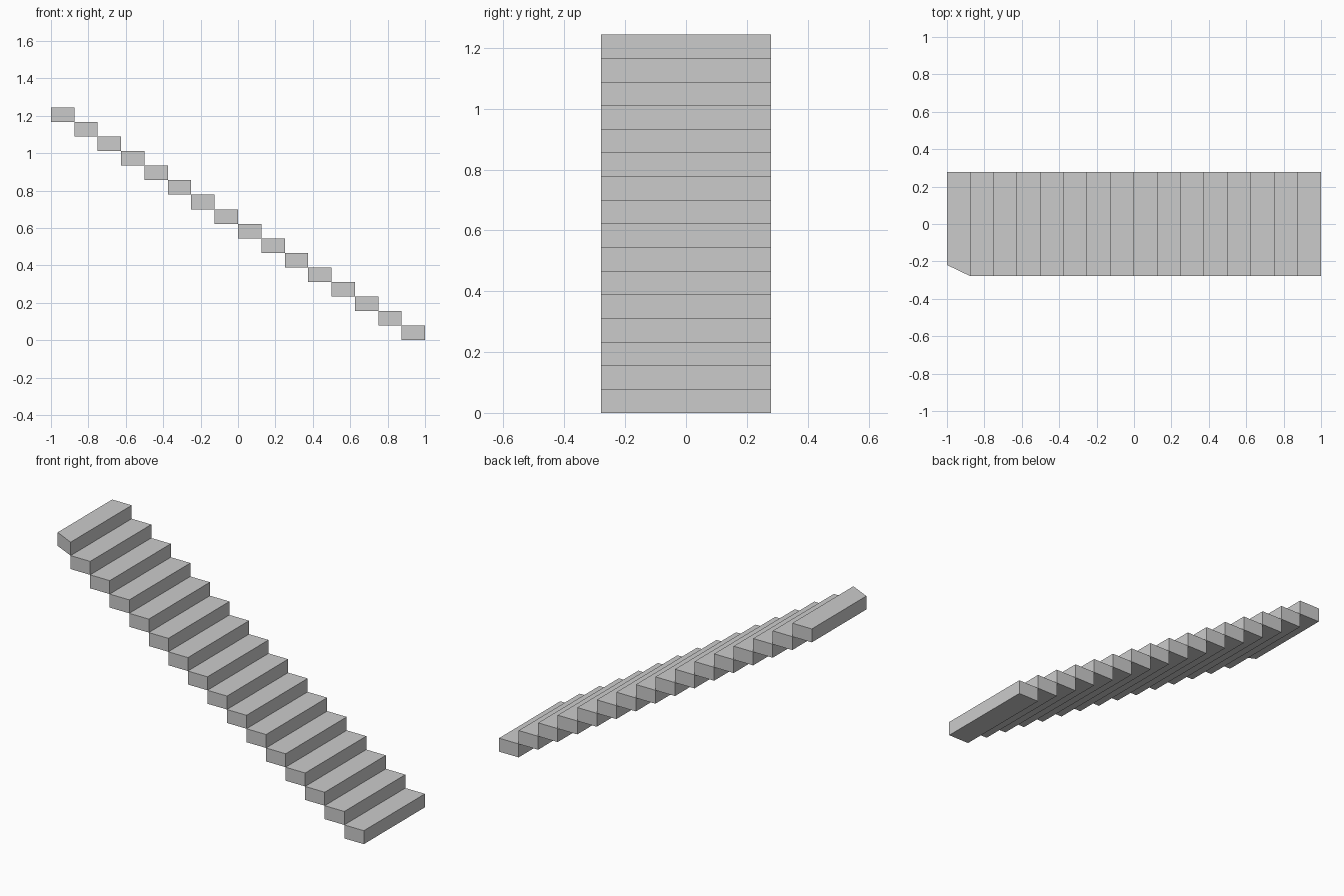
import bpy
import bmesh

if "Cube" in bpy.data.objects:
    bpy.data.objects.remove(bpy.data.objects["Cube"])

STEPS = 16
RUN = 2.0 / STEPS          # tread depth along x
RISE = 1.244 / STEPS       # block height
HALF = 0.279               # half the stair width
CUT = 0.06                 # corner cut on the top step


def add_step(name, outline, z0, z1):
    """Extrude a flat outline upward into a solid step."""
    bm = bmesh.new()
    base = bm.faces.new([bm.verts.new((x, y, z0)) for x, y in outline])
    ext = bmesh.ops.extrude_face_region(bm, geom=[base], use_keep_orig=True)
    top = [v for v in ext["geom"] if isinstance(v, bmesh.types.BMVert)]
    bmesh.ops.translate(bm, verts=top, vec=(0, 0, z1 - z0))
    bmesh.ops.recalc_face_normals(bm, faces=bm.faces)
    mesh = bpy.data.meshes.new(name)
    bm.to_mesh(mesh)
    bm.free()
    obj = bpy.data.objects.new(name, mesh)
    bpy.context.collection.objects.link(obj)


# Steps climb from the right end to the left end
for i in range(STEPS):
    x1 = 1.0 - i * RUN
    x0 = x1 - RUN
    is_top = i == STEPS - 1
    # The top step has a slanted front edge
    left_front = -HALF + (CUT if is_top else 0.0)
    outline = [(x0, left_front), (x1, -HALF), (x1, HALF), (x0, HALF)]
    name = "top_step" if is_top else f"step_{i + 1:02d}"
    add_step(name, outline, i * RISE, (i + 1) * RISE)
